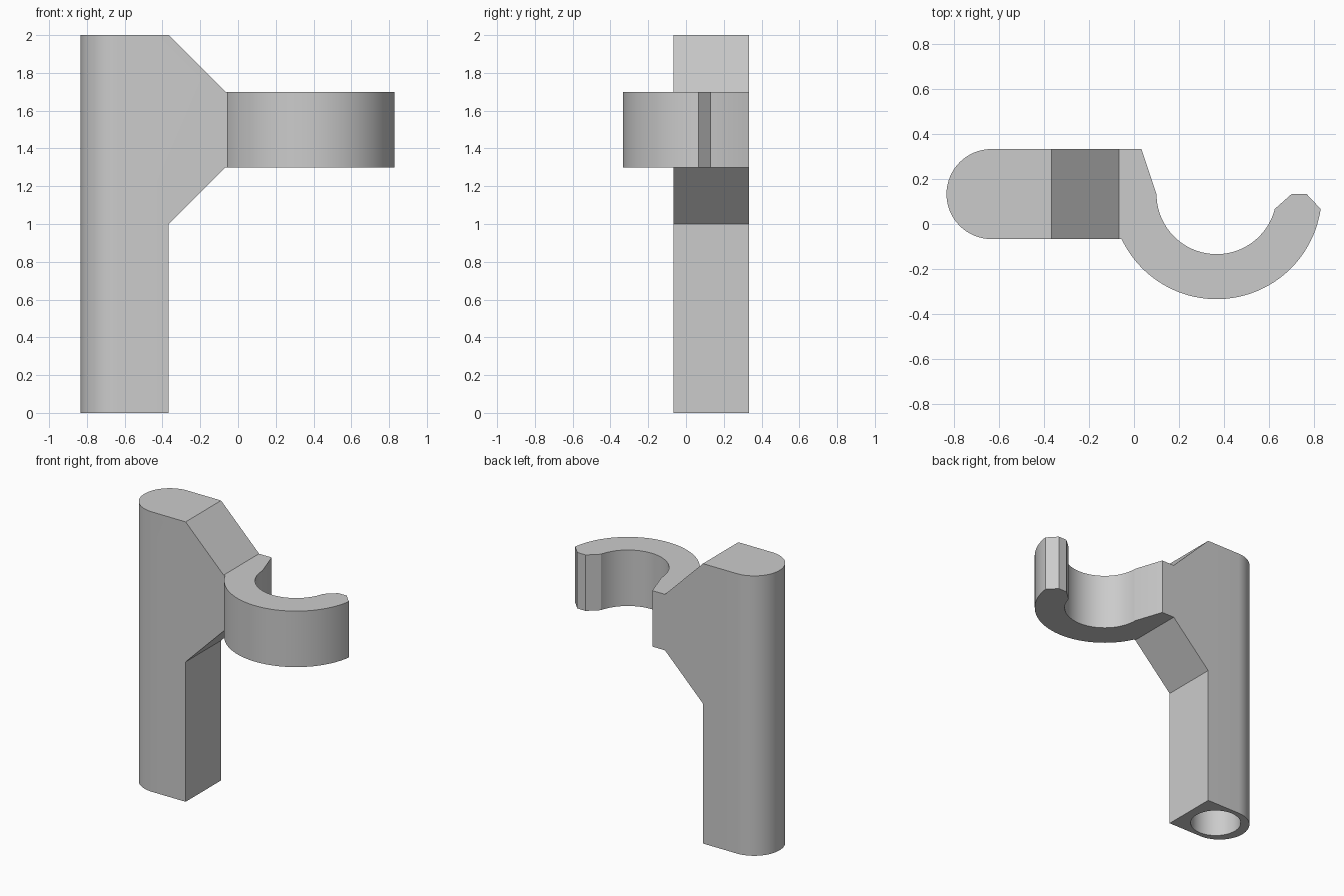
import bpy
import bmesh
from math import sin, cos, asin, pi, radians
from mathutils import Vector

cube = bpy.data.objects.get("Cube")
if cube:
    bpy.data.objects.remove(cube, do_unlink=True)

# Single grey plastic
grey = bpy.data.materials.new("grey_plastic")
grey.use_nodes = True
grey.diffuse_color = (0.6, 0.6, 0.6, 1)
grey.node_tree.nodes["Principled BSDF"].inputs["Base Color"].default_value = (0.6, 0.6, 0.6, 1)

BACK, FRONT = 0.333, -0.067
MID = (BACK + FRONT) / 2


def arc(cx, cy, r, start, end, steps):
    angles = [start + (end - start) * i / steps for i in range(steps + 1)]
    return [(cx + r * cos(a), cy + r * sin(a)) for a in angles]


def prism(name, outline, low, high, axis="z"):
    """Extrude a closed outline along z, or an x-z outline along y."""
    def place(u, v, w):
        return (u, v, w) if axis == "z" else (u, w, v)
    bm = bmesh.new()
    face = bm.faces.new([bm.verts.new(place(u, v, low)) for u, v in outline])
    new = bmesh.ops.extrude_face_region(bm, geom=[face])["geom"]
    shift = Vector(place(0, 0, high - low))
    bmesh.ops.translate(bm, vec=shift, verts=[g for g in new if isinstance(g, bmesh.types.BMVert)])
    bmesh.ops.recalc_face_normals(bm, faces=bm.faces)
    mesh = bpy.data.meshes.new(name)
    bm.to_mesh(mesh)
    bm.free()
    mesh.materials.append(grey)
    ob = bpy.data.objects.new(name, mesh)
    bpy.context.collection.objects.link(ob)
    return ob


def combine(target, other, operation):
    mod = target.modifiers.new(operation.lower(), "BOOLEAN")
    mod.operation, mod.solver, mod.object = operation, "EXACT", other
    bpy.ops.object.select_all(action="DESELECT")
    bpy.context.view_layer.objects.active = target
    target.select_set(True)
    bpy.ops.object.modifier_apply(modifier=mod.name)
    bpy.data.objects.remove(other, do_unlink=True)


# Upright socket with a half-round outer side
socket_outline = arc(-0.633, MID, 0.2, pi / 2, 3 * pi / 2, 32) + [(-0.367, FRONT), (-0.367, BACK)]
bracket = prism("hook_bracket", socket_outline, 0, 2)

# Tapered arm reaching towards the hook
arm = prism("arm", [(-0.5, 1), (-0.367, 1), (-0.067, 1.3), (-0.067, 1.7), (-0.367, 2), (-0.5, 2)],
            FRONT, BACK, "y")

# Open hook: thick C-shaped band with a chamfered tip
cx, inner, outer = 0.367, 0.267, 0.467
tip_y = 0.067 - MID
hook_outline = [(-0.2, BACK), (0.033, BACK)]
hook_outline += arc(cx, MID, inner, pi, 2 * pi + asin(tip_y / inner), 40)
hook_outline += [(0.7, MID), (0.767, MID)]
hook_outline += arc(cx, MID, outer, asin(tip_y / outer), -pi + asin(0.2 / outer), 48)
hook_outline += [(-0.2, FRONT)]
hook = prism("hook", hook_outline, 1.3, 1.7)

combine(bracket, arm, "UNION")
combine(bracket, hook, "UNION")

# Round blind bore from below
bore = prism("bore_cutter", arc(-0.6, MID, 0.167, 0, 2 * pi, 48)[:-1], -0.1, 1.67)
combine(bracket, bore, "DIFFERENCE")

# Merge coplanar faces, then shade the curves smooth
bm = bmesh.new()
bm.from_mesh(bracket.data)
bmesh.ops.remove_doubles(bm, verts=bm.verts, dist=0.0005)
bmesh.ops.dissolve_limit(bm, angle_limit=radians(0.5), verts=bm.verts, edges=bm.edges)
bm.to_mesh(bracket.data)
bm.free()
bpy.ops.object.select_all(action="DESELECT")
bracket.select_set(True)
bpy.context.view_layer.objects.active = bracket
bpy.ops.object.shade_smooth_by_angle(angle=radians(25))
